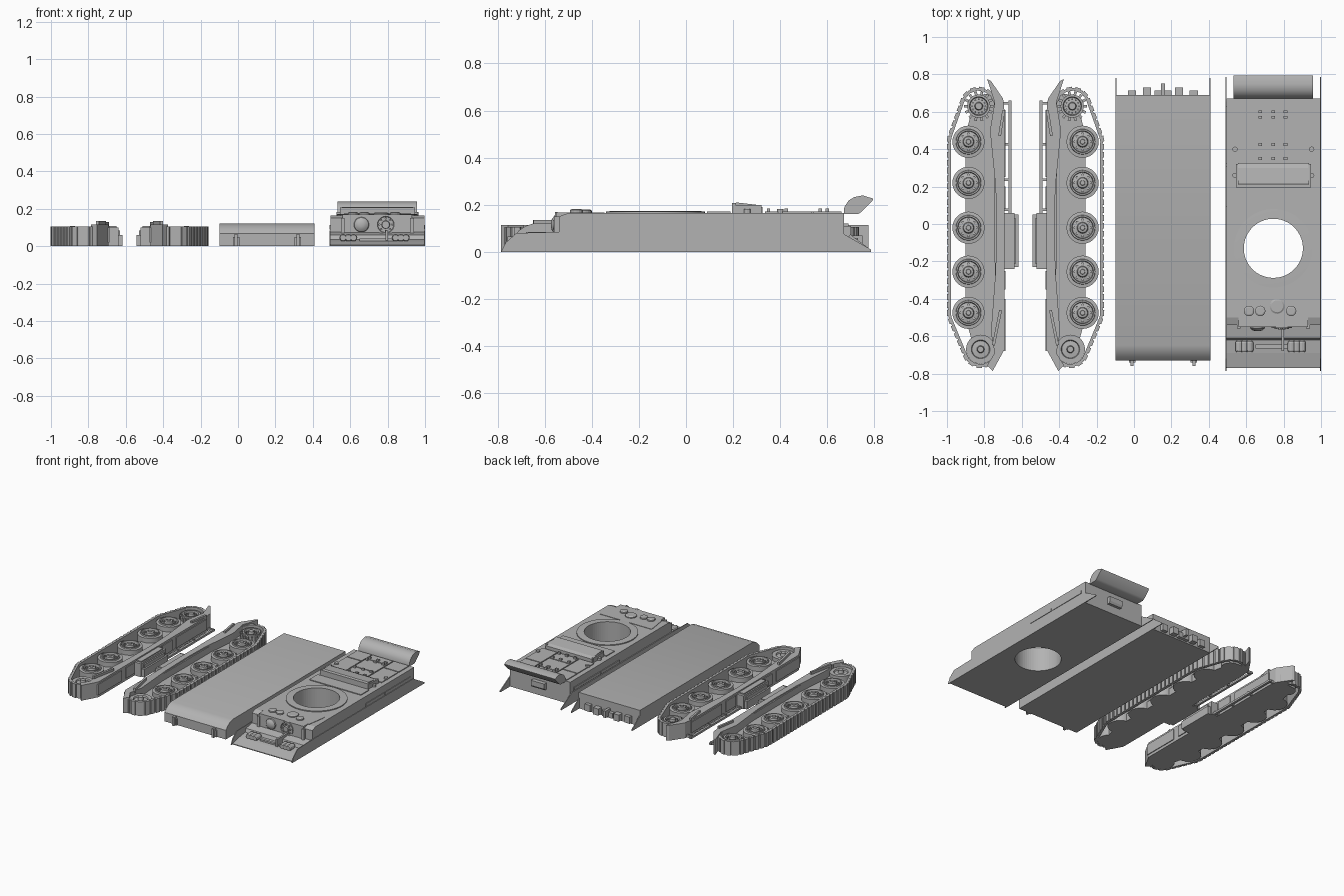
import bpy, bmesh
from math import pi, sin, cos, atan2, radians
from mathutils import Vector, Matrix

cube = bpy.data.objects.get("Cube")
if cube:
    bpy.data.objects.remove(cube)

grey = bpy.data.materials.new("plain_grey")
grey.use_nodes = True
grey.diffuse_color = (0.45, 0.45, 0.45, 1)
grey.node_tree.nodes["Principled BSDF"].inputs["Base Color"].default_value = grey.diffuse_color

def finish(name, bm):
    bmesh.ops.recalc_face_normals(bm, faces=bm.faces)
    me = bpy.data.meshes.new(name)
    bm.to_mesh(me)
    bm.free()
    me.materials.append(grey)
    ob = bpy.data.objects.new(name, me)
    bpy.context.collection.objects.link(ob)
    return ob

def add_box(bm, x, y, z, turn=0):
    mid = [(a + b) / 2 for a, b in (x, y, z)]
    size = [b - a for a, b in (x, y, z)]
    m = Matrix.Translation(mid) @ Matrix.Rotation(turn, 4, 'Z') @ Matrix.Diagonal((*size, 1))
    bmesh.ops.create_cube(bm, size=1, matrix=m)

def bridge(bm, a, b):
    for i in range(len(a)):
        j = (i + 1) % len(a)
        bm.faces.new((a[i], a[j], b[j], b[i]))

def add_lathe(bm, profile, center, n=28, axis='Z'):
    """Revolve (radius, height) pairs and cap both ends."""
    m = Matrix.Translation(center) @ Matrix.Rotation(pi / 2 if axis == 'Y' else 0, 4, 'X')
    rings = [[bm.verts.new(m @ Vector((r * cos(2 * pi * i / n), r * sin(2 * pi * i / n), h)))
              for i in range(n)] for r, h in profile]
    for a, b in zip(rings, rings[1:]):
        bridge(bm, a, b)
    bm.faces.new(rings[0])
    bm.faces.new(rings[-1])

def prism(name, pts, lo, hi, axis='Z'):
    """Extrude a profile: (x, y) along Z or (y, z) along X."""
    bm = bmesh.new()
    a, b = [[bm.verts.new((*p, h) if axis == 'Z' else (h, *p)) for p in pts] for h in (lo, hi)]
    bm.faces.new(a)
    bm.faces.new(b)
    bridge(bm, a, b)
    return finish(name, bm)

def boxes(name, specs):
    bm = bmesh.new()
    for s in specs:
        add_box(bm, *s)
    return finish(name, bm)

def lathes(name, profile, centers, n=28, axis='Z'):
    bm = bmesh.new()
    for c in centers:
        add_lathe(bm, profile, c, n, axis)
    return finish(name, bm)

def circle(x, y, r, n):
    return [(x + r * cos(2 * pi * k / n), y + r * sin(2 * pi * k / n)) for k in range(n)]

def convex_outline(pts):
    bm = bmesh.new()
    bmesh.ops.convex_hull(bm, input=[bm.verts.new((*p, h)) for p in pts for h in (0, 1)])
    rim = {(round(v.co.x, 4), round(v.co.y, 4)) for v in bm.verts if v.link_faces}
    bm.free()
    mid = Vector((-0.85, 0))
    return [Vector(p) for p in sorted(rim, key=lambda p: atan2(p[1] - mid.y, p[0] - mid.x))]

# Running gear half: track belt of evenly spaced link pads around the end wheels
WHEEL_X, SPROCKET, IDLER = -0.885, (-0.83, 0.63), (-0.82, -0.67)
WHEEL_Y = (0.44, 0.22, -0.02, -0.255, -0.475)
gear = []
ends = [(*SPROCKET, 0.088), (WHEEL_X, 0.44, 0.1), (WHEEL_X, -0.475, 0.1), (*IDLER, 0.085)]
loop = convex_outline([p for e in ends for p in circle(*e, 48)])
steps = [(q - p) for p, q in zip(loop, loop[1:] + loop[:1])]
total = sum(s.length for s in steps)
count = round(total / 0.042)
pitch = total / count
bm = bmesh.new()
for k in range(count):
    d, i = k * pitch, 0
    while d > steps[i].length and i < len(steps) - 1:
        d -= steps[i].length
        i += 1
    along = steps[i].normalized()
    for off, w, t in ((0, pitch * 1.15, 0.014), (0.009, pitch * 0.72, 0.012)):
        p = loop[i] + along * d + Vector((along.y, -along.x)) * off
        add_box(bm, (p.x - w / 2, p.x + w / 2), (p.y - t / 2, p.y + t / 2), (0, 0.105), atan2(along.y, along.x))
gear.append(finish("track_belt", bm))

# Backing plate behind the wheels
gear.append(prism("backing_plate", [(-0.9, 0.47), (-0.85, 0.69), (-0.72, 0.7), (-0.7, 0),
                                    (-0.72, -0.72), (-0.84, -0.73), (-0.9, -0.5)], 0, 0.055))

# Road wheels with rim, dish, hub and bolts
gear.append(lathes("road_wheels", [(0.086, 0), (0.086, 0.09), (0.068, 0.092), (0.066, 0.1), (0.058, 0.1),
            (0.055, 0.078), (0.03, 0.085), (0.026, 0.1), (0.014, 0.103), (0.012, 0.108)],
            [(WHEEL_X, y, 0) for y in WHEEL_Y]))
gear.append(lathes("wheel_bolts", [(0.008, 0.07), (0.008, 0.09)],
                   [(*p, 0) for y in WHEEL_Y for p in circle(WHEEL_X, y, 0.042, 8)], 6))

# Toothed sprocket and idler
gear.append(lathes("sprocket_wheel", [(0.062, 0), (0.062, 0.095), (0.05, 0.095), (0.046, 0.075),
                                      (0.022, 0.078), (0.018, 0.1)], [(*SPROCKET, 0)]))
gear.append(boxes("sprocket_teeth", [((x - 0.011, x + 0.011), (y - 0.007, y + 0.007), (0.05, 0.085), k * pi / 7)
                                     for k, (x, y) in enumerate(circle(*SPROCKET, 0.068, 14))]))
gear.append(lathes("sprocket_bolts", [(0.005, 0.07), (0.005, 0.088)],
                   [(*p, 0) for p in circle(*SPROCKET, 0.036, 12)], 6))
gear.append(lathes("idler_wheel", [(0.078, 0), (0.078, 0.085), (0.05, 0.085), (0.046, 0.075),
                                   (0.02, 0.078), (0.016, 0.1)], [(*IDLER, 0)]))

# Fender with pointed ends and ribs
gear.append(prism("fender", [(-0.785, 0.775), (-0.765, 0.765), (-0.7, 0.67), (-0.692, 0.6), (-0.692, -0.67),
            (-0.755, -0.785), (-0.785, -0.755), (-0.745, -0.69), (-0.765, -0.58), (-0.74, -0.25),
            (-0.735, 0), (-0.74, 0.2), (-0.77, 0.5), (-0.745, 0.65)], 0, 0.115))
gear.append(boxes("fender_ribs", [((-0.715, -0.7), (0.47, 0.61), (0.1, 0.13), -0.16),
                                  ((-0.74, -0.725), (-0.65, -0.46), (0.1, 0.135), -0.2)]))

# Side panels, long rail and stowage box
panels = ((0.25, 0.61), (0.08, 0.2), (-0.35, -0.25), (-0.68, -0.4))
gear.append(boxes("side_panels", [((-0.695, -0.686), span, (0.02, 0.1)) for span in panels]))
gear.append(boxes("side_rail", [((-0.672, -0.655), (0.04, 0.66), (0, 0.015))]
                  + [((-0.7, -0.655), (y, y + 0.012), (0, 0.02)) for y in (0.07, 0.23, 0.42, 0.64)]))
gear.append(boxes("stowage_box", [((-0.695, -0.64), (-0.24, 0.06), (0, 0.1)),
            ((-0.645, -0.618), (-0.23, 0.05), (0, 0.06)), ((-0.645, -0.63), (-0.21, 0.03), (0.05, 0.085)),
            ((-0.69, -0.65), (-0.22, 0.04), (0.1, 0.108))]))

# Second half mirrored about the line between the two
flip = Matrix.Translation((-1.16, 0, 0)) @ Matrix.Scale(-1, 4, (1, 0, 0))
for ob in gear:
    bm = bmesh.new()
    bm.from_mesh(ob.data)
    bmesh.ops.transform(bm, matrix=flip, verts=bm.verts)
    finish("mirrored_" + ob.name, bm)

# Lower hull, belly up
prism("lower_hull", [(-0.73, 0), (-0.73, 0.068), (-0.71, 0.09), (-0.685, 0.108), (-0.65, 0.12),
                     (0.69, 0.12), (0.69, 0)], -0.1, 0.41, 'X')
for x in (-0.1, 0.404):
    prism("tail_fin", [(0.69, 0), (0.69, 0.08), (0.78, 0.012), (0.78, 0)], x, x + 0.006, 'X')
boxes("tow_lugs", [((x - w, x + w), (y, -0.72), (0, h)) for x in (-0.01, 0.32)
                   for w, y, h in ((0.018, -0.74, 0.05), (0.008, -0.758, 0.065))])
boxes("rear_lugs", [((x - 0.022, x + 0.022), (0.68, y), (0.01, 0.06)) for x, y in
                    ((-0.01, 0.715), (0.07, 0.73), (0.24, 0.73), (0.32, 0.715))]
      + [((0.145, 0.165), (0.68, 0.75), (0.02, 0.07)), ((0.11, 0.2), (0.68, 0.715), (0.01, 0.05))])

# Upper hull with the turret opening
CX, RING_Y = 0.745, -0.13
body = prism("upper_hull", [(-0.54, 0), (-0.54, 0.15), (-0.5, 0.165), (0.67, 0.165), (0.67, 0)], 0.494, 0.996, 'X')
ring = lathes("turret_ring", [(0.21, 0.1), (0.21, 0.172), (0.162, 0.174)], [(CX, RING_Y, 0)], 64)
hole = lathes("opening_cutter", [(0.158, -0.1), (0.158, 0.4)], [(CX, RING_Y, 0)], 64)
hole.hide_render = hole.hide_viewport = True
for ob in (body, ring):
    cut = ob.modifiers.new("turret_opening", 'BOOLEAN')
    cut.operation, cut.solver, cut.object = 'DIFFERENCE', 'EXACT', hole

# Thin side plates with sloped ends, side rails and the sloping nose
for x in (0.488, 0.994):
    prism("side_plate", [(-0.785, 0), (-0.765, 0.04), (-0.72, 0.08), (-0.54, 0.085), (0.655, 0.085),
                         (0.785, 0.01), (0.785, 0)], x, x + 0.006, 'X')
    boxes("hull_rails", [((x, x + 0.006), span, (0.09, 0.112)) for span in ((0.09, 0.31), (0.32, 0.63))])
prism("nose", [(-0.54, 0), (-0.54, 0.075), (-0.61, 0.06), (-0.62, 0.035), (-0.69, 0.025), (-0.77, 0.006),
               (-0.77, 0)], 0.494, 0.996, 'X')
boxes("nose_strut", [((0.788, 0.802), (-0.68, -0.53), (0.03, 0.085)), ((0.65, 0.84), (-0.665, -0.645), (0.02, 0.04))])
lathes("nose_lugs", [(0.016, -0.03), (0.02, -0.02), (0.02, 0.02), (0.016, 0.03)],
       [(x + dx, -0.655, 0.045) for x in (0.59, 0.87) for dx in (-0.028, 0, 0.028)], 12, 'Y')

# Front plate with gun ball and driver's visor
boxes("front_plate", [((0.56, 0.93), (-0.55, -0.5), (0.07, 0.168)), ((0.55, 0.57), (-0.56, -0.5), (0.07, 0.15)),
                      ((0.92, 0.94), (-0.56, -0.5), (0.07, 0.15))])
lathes("gun_ball", [(0.042, 0), (0.038, 0.014), (0.025, 0.024), (0.01, 0.028)], [(0.66, -0.545, 0.115)], 20, 'Y')
lathes("driver_visor", [(0.055, 0), (0.055, 0.012), (0.045, 0.012), (0.042, 0.006), (0.022, 0.006),
                        (0.02, 0.02)], [(0.79, -0.545, 0.115)], 24, 'Y')
lathes("bolts_on_front", [(0.006, 0), (0.006, 0.016)],
       [(x, -0.545, z) for x, z in circle(0.79, 0.115, 0.034, 8)], 6, 'Y')

# Roof, engine cover, deck panels and hinges
lathes("roof_periscopes", [(0.028, 0.15), (0.028, 0.178), (0.02, 0.182)],
       [(x, -0.465, 0) for x in (0.615, 0.675, 0.84)], 16)
lathes("roof_hatch", [(0.04, 0.15), (0.04, 0.175), (0.032, 0.18)], [(0.765, -0.44, 0)], 20)
prism("front_roof", [(0.53, -0.37), (0.55, -0.5), (0.94, -0.5), (0.96, -0.37), (0.96, -0.345), (0.53, -0.345)], 0.15, 0.168)
prism("engine_cover", [(0.195, 0.16), (0.2, 0.2), (0.215, 0.21), (0.3, 0.2), (0.325, 0.19), (0.325, 0.16)],
      0.555, 0.935, 'X')
boxes("engine_cover_frame", [((0.545, 0.945), (0.195, 0.21), (0.16, 0.207))]
      + [((x, x + 0.012), (0.195, 0.32), (0.16, 0.2)) for x in (0.545, 0.933)])
boxes("deck_panels", [((0.658, 0.828), span, (0.16, 0.171)) for span in ((0.335, 0.435), (0.443, 0.58), (0.588, 0.66))]
      + [(side, span, (0.16, 0.171)) for side in ((0.53, 0.65), (0.836, 0.96)) for span in ((0.335, 0.532), (0.54, 0.66))]
      + [((0.53, 0.96), (0.09, 0.188), (0.16, 0.171))])
boxes("deck_hinges", [((x - 0.01, x + 0.01), (y - 0.007, y + 0.007), (0.16, 0.184))
                      for y in (0.35, 0.425, 0.57, 0.6) for x in (0.675, 0.745, 0.81)])
lathes("deck_caps", [(0.014, 0.16), (0.014, 0.182)], [(x, y, 0) for x in (0.54, 0.95) for y in (0.26, 0.4)], 12)

# Rear exhaust hood and rear box
prism("exhaust_hood", [(0.67, 0.16), (0.672, 0.19), (0.69, 0.218), (0.715, 0.233), (0.75, 0.24), (0.795, 0.226),
                       (0.79, 0.215), (0.745, 0.17), (0.73, 0.16)], 0.533, 0.957, 'X')
prism("rear_box", [(0.665, 0.06), (0.665, 0.11), (0.7, 0.11), (0.7, 0.075), (0.69, 0.06)], 0.69, 0.8, 'X')

# Smooth shading on rounded parts, sharp edges kept
bpy.ops.object.select_all(action='DESELECT')
for ob in bpy.context.collection.objects:
    if any(word in ob.name for word in ("wheel", "ring", "hood", "ball", "visor", "lower_hull")):
        ob.select_set(True)
        bpy.context.view_layer.objects.active = ob
bpy.ops.object.shade_smooth_by_angle(angle=radians(35))
